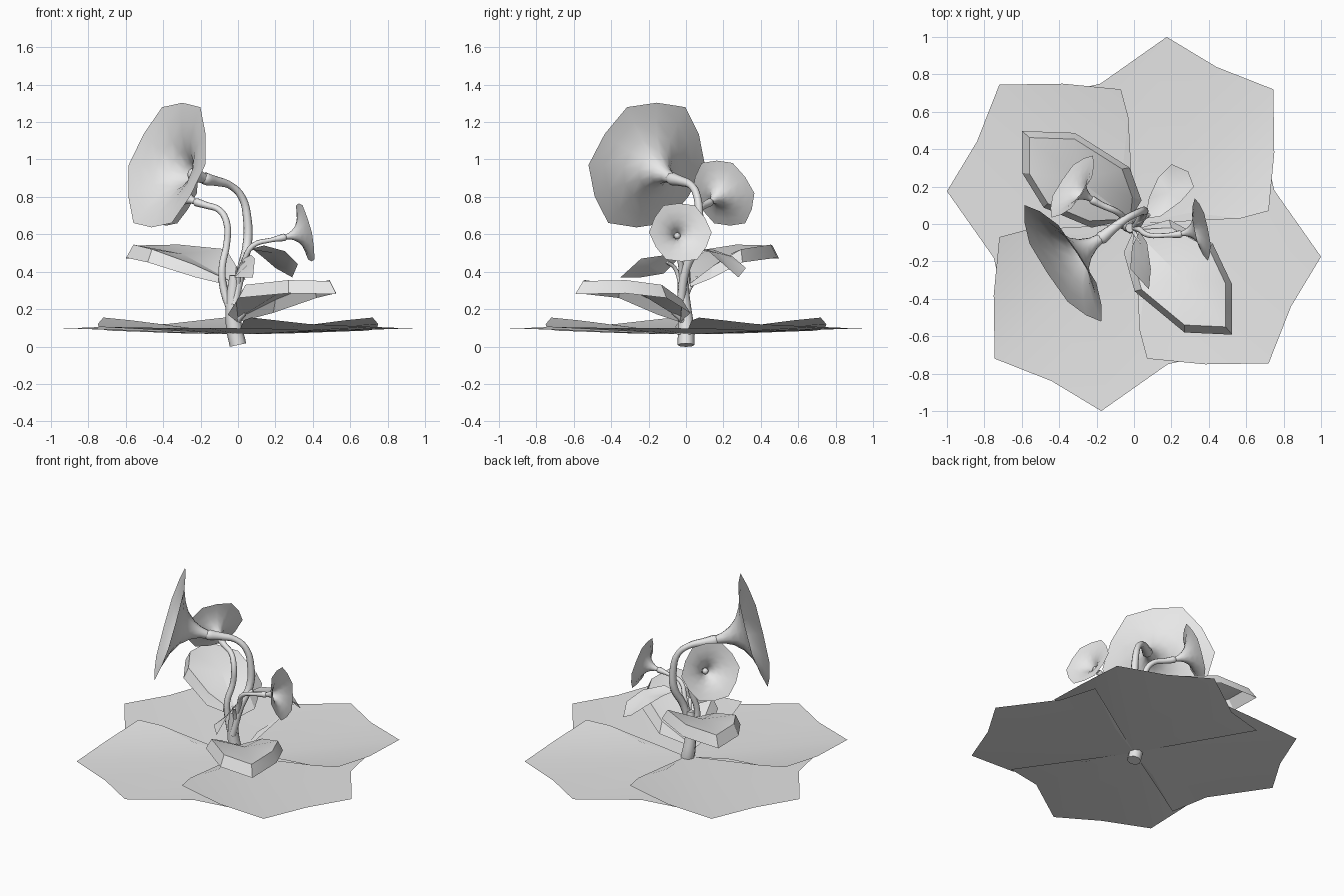
import bpy, bmesh, math
from mathutils import Vector, Matrix

if "Cube" in bpy.data.objects:
    bpy.data.objects.remove(bpy.data.objects["Cube"])

grey = bpy.data.materials.new("plain grey")
grey.diffuse_color = (0.8, 0.8, 0.8, 1)
grey.use_nodes = True
grey.node_tree.nodes["Principled BSDF"].inputs["Base Color"].default_value = grey.diffuse_color


def finish(name, bm, angle=40, fix=True):
    if fix:
        bmesh.ops.recalc_face_normals(bm, faces=bm.faces)
    me = bpy.data.meshes.new(name)
    bm.to_mesh(me)
    bm.free()
    ob = bpy.data.objects.new(name, me)
    bpy.context.collection.objects.link(ob)
    me.materials.append(grey)
    bpy.ops.object.select_all(action='DESELECT')
    ob.select_set(True)
    bpy.context.view_layer.objects.active = ob
    bpy.ops.object.shade_smooth_by_angle(angle=math.radians(angle))
    return ob


def fan(bm, centre, ring, closed=True):
    """Triangles from a centre point to a counter-clockwise ring."""
    c = bm.verts.new(centre)
    vs = [bm.verts.new(p) for p in ring]
    for i in range(len(vs) - (not closed)):
        bm.faces.new((c, vs[i], vs[(i + 1) % len(vs)]))
    return vs


def tube(name, pts, sides=8):
    """Stem swept through (x, y, z, radius) points."""
    cu = bpy.data.curves.new(name, 'CURVE')
    cu.dimensions = '3D'
    cu.bevel_depth = 1
    cu.bevel_resolution = sides // 2 - 2
    cu.resolution_u = 4
    cu.use_fill_caps = True
    sp = cu.splines.new('BEZIER')
    sp.bezier_points.add(len(pts) - 1)
    for b, p in zip(sp.bezier_points, pts):
        b.co = p[:3]
        b.radius = p[3]
        b.handle_left_type = b.handle_right_type = 'AUTO'
    cu.materials.append(grey)
    ob = bpy.data.objects.new(name, cu)
    bpy.context.collection.objects.link(ob)
    bpy.ops.object.select_all(action='DESELECT')
    ob.select_set(True)
    bpy.context.view_layer.objects.active = ob
    bpy.ops.object.convert(target='MESH')


# Four overlapping three-lobed ground leaves, each turned by a quarter
ground = [(.3, .06, .105), (.57, .03, .14), (.72, .07, .155), (.75, .38, .12),
          (.745, .72, .105), (.44, .84, .10), (.175, 1.0, .10), (-.18, .75, .095),
          (-.44, .69, .085), (-.15, .28, .07)]
for k in range(4):
    bm = bmesh.new()
    fan(bm, (0, 0, .065), ground, closed=False)
    bm.transform(Matrix.Rotation(k * math.pi / 2, 4, 'Z'))
    finish(f"ground_leaf_{k + 1}", bm, fix=False)


# Broad leaves with a rim that folds down
broad = [(0, -.03, .15), (-.01, -.17, .24), (.04, -.35, .33), (.27, -.54, .355),
         (.49, -.55, .35), (.49, -.32, .355), (.4, -.13, .33), (.2, -.02, .25)]


def broad_leaf(name, place):
    bm = bmesh.new()
    inner = fan(bm, (.25, -.28, .305), broad)
    mid = Vector((.27, -.29, 0))
    outer = []
    for i, p in enumerate(broad):
        q = mid + (Vector(p) - mid) * 1.16
        q.z = p[2] - (.02 if i == 0 else .07)
        if i == 0:
            q.xy = p[:2]
        outer.append(bm.verts.new(q))
    n = len(inner)
    for i in range(n):
        j = (i + 1) % n
        bm.faces.new((inner[i], outer[i], outer[j], inner[j]))
    for v in bm.verts:
        v.co = place(v.co)
    finish(name, bm, 30, fix=False)


broad_leaf("broad_leaf_front", lambda v: v)
broad_leaf("broad_leaf_back", lambda v: Vector((-1.1 * v.x - .02, -.84 * v.y, v.z + .19)))


# Small drooping leaves on the upper stem
def small_leaf(name, centre, ring):
    bm = bmesh.new()
    fan(bm, centre, ring)
    finish(name, bm)


small_leaf("small_leaf_back", (.19, .17, .50), [
    (.06, .03, .52), (.14, .04, .54), (.25, .12, .51), (.32, .2, .44),
    (.29, .28, .37), (.2, .32, .42), (.13, .25, .48), (.08, .14, .52)])
small_leaf("small_leaf_front", (.05, -.2, .435), [
    (.03, -.04, .47), (-.01, -.12, .39), (-.02, -.24, .37), (.08, -.35, .37),
    (.09, -.24, .47), (.07, -.1, .49)])

# Trumpet profile: (radius, depth behind the rim) for a unit flower
profile = [(1, 0), (.76, .05), (.5, .14), (.3, .26), (.17, .41), (.10, .56), (.07, .72)]


def flower(name, centre, normal, radius, path, sides=12):
    n = Vector(normal).normalized()
    c = Vector(centre)
    bm = bmesh.new()
    rings = []
    for k, (r, d) in enumerate(profile):
        wave = .035 if k < 2 else 0
        ring = []
        for i in range(sides):
            a = math.tau * i / sides
            rr = r * (1 + wave * (-1) ** i)
            ring.append(bm.verts.new((rr * math.cos(a), rr * math.sin(a), -d)))
        rings.append(ring)
    for a, b in zip(rings, rings[1:]):
        for i in range(sides):
            j = (i + 1) % sides
            bm.faces.new((a[i], a[j], b[j], b[i]))
    bm.faces.new(rings[-1])
    turn = n.to_track_quat('Z', 'Y').to_matrix().to_4x4()
    bm.transform(Matrix.Translation(c) @ turn @ Matrix.Scale(radius, 4))
    finish(name, bm, 50, fix=False)
    # Pistil knob in the throat
    bm = bmesh.new()
    bmesh.ops.create_uvsphere(bm, u_segments=8, v_segments=6, radius=.09 * radius + .003)
    bm.transform(Matrix.Translation(c - n * radius * .5))
    finish(name + "_pistil", bm, 60)
    # Stem that swells into the base of the trumpet
    base = c - n * radius * .72
    tip = c - n * radius * .62
    tube(name + "_stem", path + [(*base, .075 * radius + .008), (*tip, .06 * radius)])


flower("large_flower", (-.38, -.21, .97), (-.79, -.52, .28), .36, [
    (-.02, -.03, .22, .022), (.02, 0, .42, .024), (.05, .06, .55, .025), (.05, .07, .68, .023),
    (.02, .06, .8, .02), (-.04, .03, .86, .02), (-.12, -.03, .885, .027)])
flower("medium_flower", (-.33, .2, .82), (-.78, .52, .35), .192, [
    (-.02, -.02, .15, .022), (-.075, 0, .3, .022), (-.085, 0, .42, .02), (-.06, .03, .55, .019),
    (-.06, .04, .66, .019), (-.1, .07, .73, .017), (-.17, .1, .755, .018)])
flower("small_flower", (.36, -.03, .61), (.95, .2, .22), .165, [
    (0, -.02, .36, .018), (.03, -.03, .45, .016), (.08, -.06, .54, .014), (.18, -.06, .57, .012)])

# Main stem and leaf stalks
tube("main_stem", [(0, 0, .008, .045), (-.02, 0, .1, .044), (-.03, -.01, .22, .036),
                   (-.02, -.02, .38, .026)])
tube("small_leaf_back_stalk", [(.01, 0, .4, .013), (.03, .01, .48, .011), (.08, .05, .53, .009)])
tube("small_leaf_front_stalk", [(0, -.03, .34, .013), (.01, -.06, .42, .011), (.04, -.1, .45, .009)])
tube("broad_leaf_back_stalk", [(-.03, -.01, .24, .02), (-.04, .01, .3, .017), (-.08, .06, .37, .01)])
tube("broad_leaf_front_stalk", [(-.02, 0, .1, .02), (.0, -.02, .14, .017), (.04, -.07, .18, .01)])
